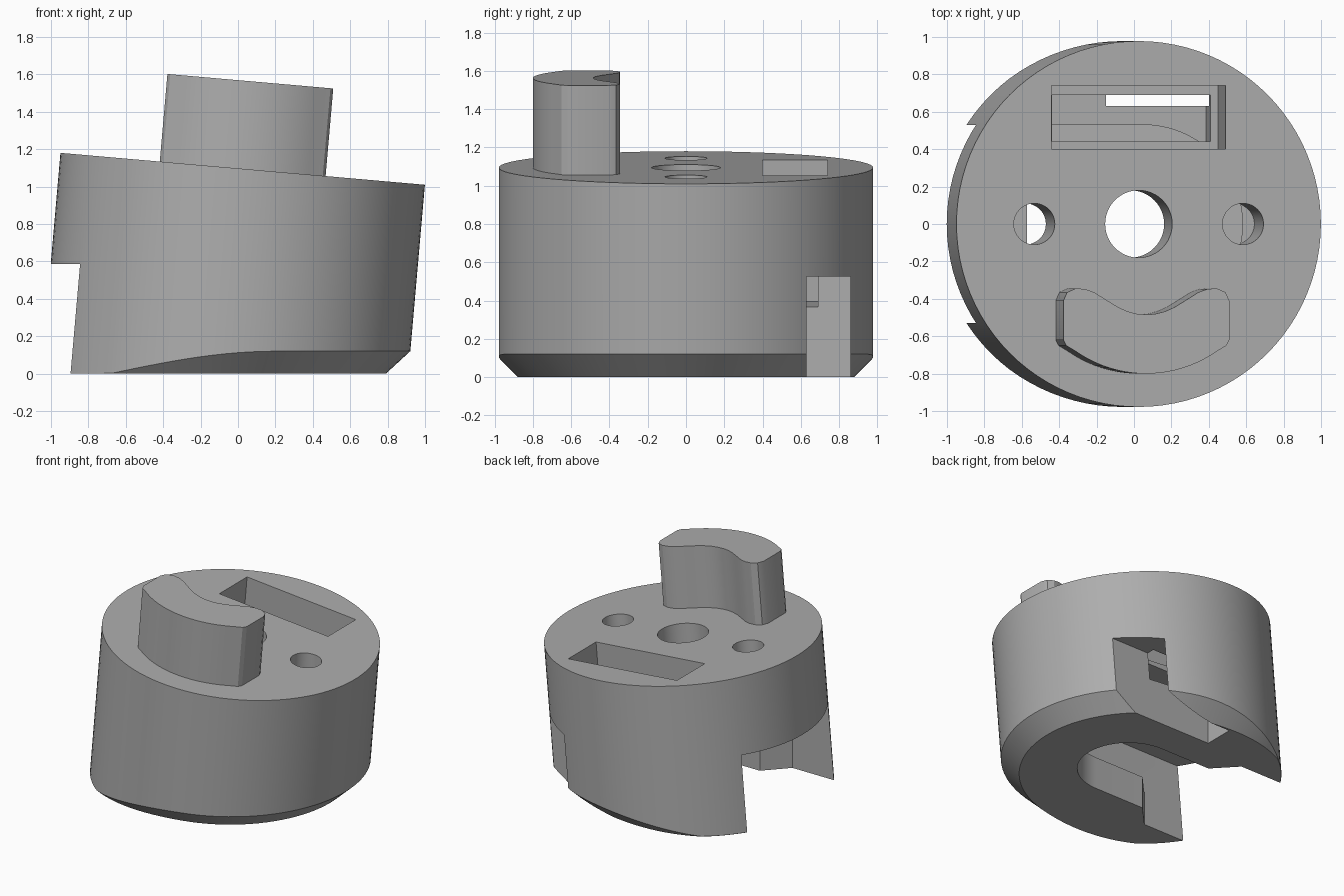
import bpy, bmesh, math
from math import sin, cos, pi, tau
from mathutils import Matrix

cube = bpy.data.objects.get("Cube")
if cube:
    bpy.data.objects.remove(cube, do_unlink=True)

R, TILT, CX, CZ, SEG = 0.978, math.radians(5), 0.025, 1.095, 96
LEAN = Matrix.Translation((CX, 0, CZ)) @ Matrix.Rotation(TILT, 4, 'Y')

grey = bpy.data.materials.new("plain_grey")
grey.use_nodes = True
grey.diffuse_color = (0.42, 0.42, 0.42, 1)
grey.node_tree.nodes["Principled BSDF"].inputs["Base Color"].default_value = (0.42, 0.42, 0.42, 1)


def loft(name, rings, matrix=None):
    """Closed solid through rings that all have the same number of points."""
    bm = bmesh.new()
    loops = [[bm.verts.new(p) for p in ring] for ring in rings]
    n = len(loops[0])
    for low, high in zip(loops, loops[1:]):
        for i in range(n):
            j = (i + 1) % n
            bm.faces.new((low[i], low[j], high[j], high[i]))
    bm.faces.new(loops[0][::-1])
    bm.faces.new(loops[-1])
    bmesh.ops.recalc_face_normals(bm, faces=bm.faces)
    if matrix:
        bm.transform(matrix)
    mesh = bpy.data.meshes.new(name)
    bm.to_mesh(mesh)
    bm.free()
    mesh.materials.append(grey)
    ob = bpy.data.objects.new(name, mesh)
    bpy.context.scene.collection.objects.link(ob)
    return ob


def prism(name, pts, z0, z1, matrix=None):
    return loft(name, [[(x, y, z) for x, y in pts] for z in (z0, z1)], matrix)


def rect(x0, x1, y0, y1):
    return [(x0, y0), (x1, y0), (x1, y1), (x0, y1)]


def arc(cx, cy, r, a0, a1, n):
    return [(cx + r * cos(a0 + (a1 - a0) * i / n), cy + r * sin(a0 + (a1 - a0) * i / n))
            for i in range(n + 1)]


# Leaning body with a level base and a base chamfer that fades out to the right-hand side
def base_point(a, z, inset=0.0):
    return (CX + (z - CZ) * math.tan(TILT) + (R / cos(TILT) - inset) * cos(a),
            (R - inset) * sin(a), z)


def chamfer(a):
    t = (base_point(a, 0.06)[0] + 0.68) / 0.88
    return max(0.002, 0.12 * sin(min(max(t, 0), 1) * pi / 2))


angles = [tau * i / SEG for i in range(SEG)]
body = loft("tilted_body", [
    [base_point(a, 0, chamfer(a)) for a in angles],
    [base_point(a, chamfer(a)) for a in angles],
    [base_point(a, CZ - R * sin(TILT) * cos(a)) for a in angles]])

# Side slot: narrow flared mouth below, wide round-ended cavity above
half_pi = pi / 2
lower = [(-1.3, -0.53), (-0.54, -0.53), (-0.38, -0.36)]
mouth = lower + arc(0.05, 0, 0.36, -half_pi, half_pi, 32) + [(x, -y) for x, y in lower[::-1]]
cavity = [(-1.3, -0.53)] + arc(0.05, 0, 0.53, -half_pi, half_pi, 40) + [(-1.3, 0.53)]
cutters = [prism("slot_mouth_cutter", mouth, -0.1, 0.3),
           prism("slot_cavity_cutter", cavity, 0.25, 0.585)]

# Centre bore and two pin holes
for label, x, r in (("centre", 0, 0.18), ("left_pin", 0.56, 0.11), ("right_pin", -0.56, 0.11)):
    cutters.append(prism(label + "_hole_cutter", arc(x, 0, r, 0, tau, 48)[:-1], -0.56, 0.2, LEAN))

# Stepped rectangular pocket and the channel leaving it through the side and base
cutters += [prism("pocket_cutter", rect(-0.467, 0.467, 0.40, 0.74), -0.46, 0.2, LEAN),
            prism("pocket_well_cutter", rect(-0.425, 0.425, 0.44, 0.69), -0.74, -0.4, LEAN),
            prism("channel_cutter", rect(-0.15, 1.3, 0.63, 0.86), -0.1, 0.525)]

for c in cutters:
    mod = body.modifiers.new(c.name, 'BOOLEAN')
    mod.operation, mod.solver, mod.object = 'DIFFERENCE', 'EXACT', c
    c.hide_render = True
result = bpy.data.meshes.new_from_object(body.evaluated_get(bpy.context.evaluated_depsgraph_get()))
body.modifiers.clear()
body.data = result
for c in cutters:
    bpy.data.objects.remove(c, do_unlink=True)

# Crescent drive lug on the top face
half = [(0.2, -0.415), (0.28, -0.365), (0.33, -0.347), (0.38, -0.345), (0.425, -0.365), (0.445, -0.41),
        (0.445, -0.62), (0.43, -0.65), (0.38, -0.68)]
outer = math.asin(0.38 / 0.66)
outline = half + arc(0, -0.14, 0.66, -half_pi + outer, -half_pi - outer, 20)[1:-1]
outline += [(-x, y) for x, y in half[::-1]]
outline += [(x, -0.485 + 1.75 * x * x) for x in (-0.15, -0.1, -0.05, 0, 0.05, 0.1, 0.15)]
lug = prism("crescent_lug", outline, -0.02, 0.47, LEAN)

for ob in (body, lug):
    bpy.ops.object.select_all(action='DESELECT')
    ob.select_set(True)
    bpy.context.view_layer.objects.active = ob
    bpy.ops.object.shade_smooth_by_angle(angle=math.radians(25))
